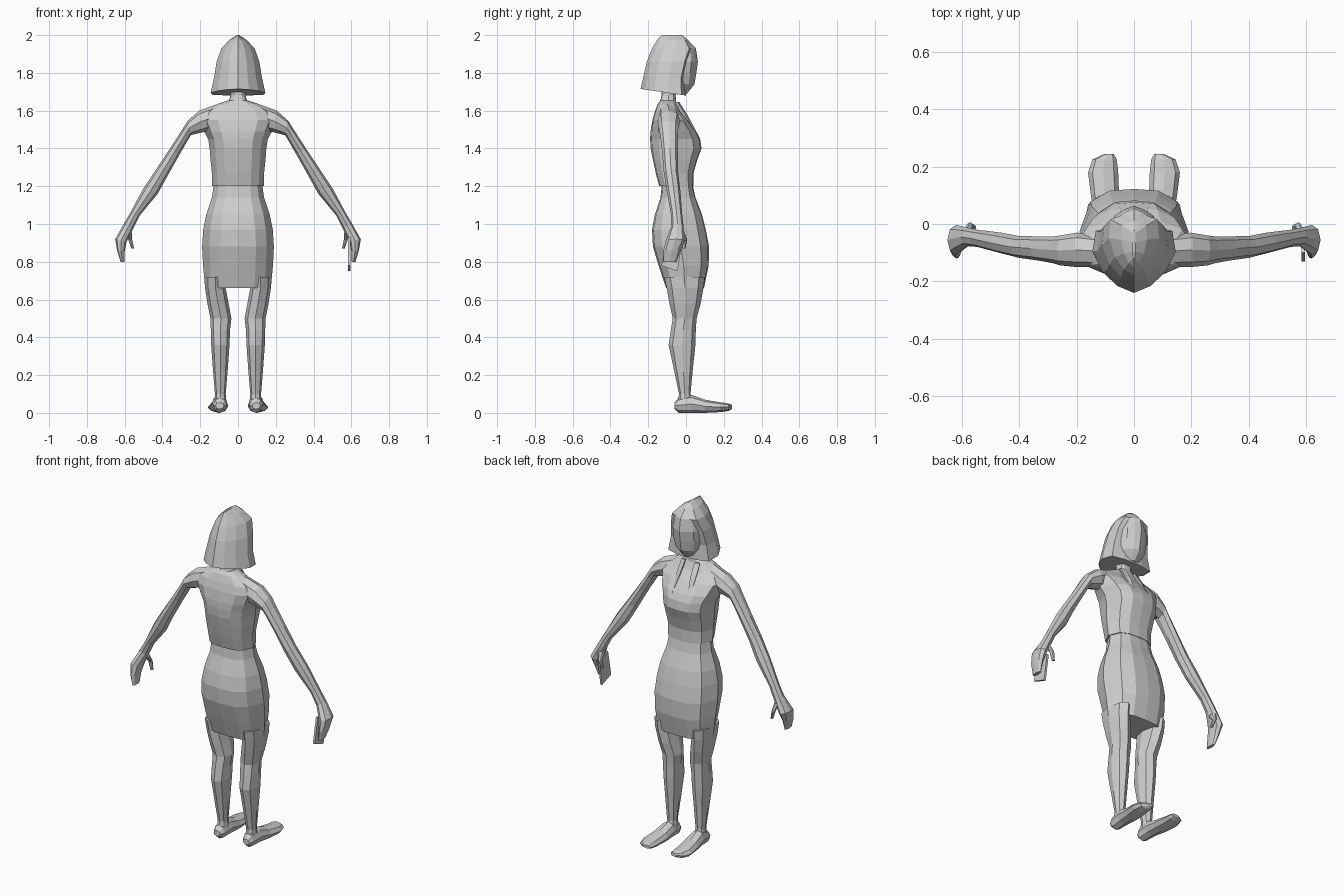
import bpy, bmesh, math

grey = bpy.data.materials.new("light grey")
grey.diffuse_color = (0.62, 0.62, 0.62, 1)


def loft(name, rings, side=1):
    """Skin a list of equal-length point rings and cap both ends."""
    bm = bmesh.new()
    rows = [[bm.verts.new((x * side, y, z)) for x, y, z in r] for r in rings]
    n = len(rows[0])
    for a, b in zip(rows, rows[1:]):
        for i in range(n):
            j = (i + 1) % n
            bm.faces.new((a[i], a[j], b[j], b[i]))
    bm.faces.new(rows[0])
    bm.faces.new(rows[-1])
    bmesh.ops.recalc_face_normals(bm, faces=bm.faces)
    me = bpy.data.meshes.new(name)
    bm.to_mesh(me)
    bm.free()
    me.materials.append(grey)
    ob = bpy.data.objects.new(name, me)
    bpy.context.collection.objects.link(ob)
    return ob


def body_ring(z, hw, yb, yf, prof, drop=0):
    """Symmetric horizontal ring from a half profile (width, depth fractions)."""
    full = prof + [(-u, v) for u, v in prof[-2:0:-1]]
    return [(u * hw, yb + v * (yf - yb), z - drop * v) for u, v in full]


def oval(c, a, b, n=8):
    """Ring around centre c with half axes a and b."""
    return [tuple(c[k] + a[k] * math.cos(t) + b[k] * math.sin(t) for k in range(3))
            for t in (2 * math.pi * i / n for i in range(n))]


def arm_ring(xt, zt, xb, zb, y, hy):
    return oval(((xt + xb) / 2, y, (zt + zb) / 2),
                ((xt - xb) / 2, 0, (zt - zb) / 2), (0, hy, 0))


BODY = [(0, 0), (.5, .03), (.8, .17), (1, .5), (.8, .85), (.45, .98), (0, 1)]
POINTED = [(0, 0), (.4, .1), (.75, .3), (1, .6), (.92, .9), (.45, .97), (0, 1)]
FACE = [(0, 0), (.9, .2), (1, .55), (.8, .8), (.4, .93), (0, 1)]

# Blouse with bust and sloping shoulders
loft("blouse", [body_ring(*r, BODY) for r in (
    (1.20, .137, -.142, .04), (1.27, .138, -.16, .04), (1.34, .146, -.175, .06),
    (1.40, .15, -.187, .082), (1.45, .158, -.19, .075), (1.49, .18, -.188, .055),
    (1.55, .21, -.178, .01), (1.595, .185, -.165, -.03), (1.635, .11, -.15, -.05),
    (1.655, .05, -.135, -.055))])

# Skirt
loft("skirt", [body_ring(*r, BODY) for r in (
    (1.21, .128, -.128, .035), (1.14, .138, -.135, .05), (1.05, .168, -.165, .085),
    (.97, .184, -.18, .105), (.88, .19, -.175, .122), (.78, .185, -.145, .12),
    (.66, .174, -.105, .095))])

# Neck
loft("neck", [body_ring(*r, BODY) for r in (
    (1.63, .055, -.14, -.05), (1.68, .04, -.13, -.055), (1.76, .045, -.13, -.04))])

# Face and bobbed hair
loft("face", [body_ring(*r, FACE) for r in (
    (1.69, .045, -.10, .005), (1.74, .075, -.11, .045), (1.80, .085, -.11, .055),
    (1.86, .085, -.11, .063), (1.93, .068, -.10, .052), (1.975, .03, -.09, .01))])
loft("hair", [body_ring(*r[:4], POINTED, r[4]) for r in (
    (1.715, .145, -.24, 0, .035), (1.78, .127, -.226, -.005, .01),
    (1.86, .113, -.207, .015, 0), (1.93, .088, -.18, .038, 0),
    (1.975, .045, -.152, .01, 0), (2.0, .006, -.13, -.02, 0))])

for side, word in ((1, "right"), (-1, "left")):
    # Legs, starting inside the skirt
    loft(word + "_leg", [oval(((xi + xo) / 2, (yb + yf) / 2, z),
                              ((xo - xi) / 2, 0, 0), (0, (yf - yb) / 2, 0))
         for z, xi, xo, yb, yf in (
             (.72, .065, .176, -.115, .10), (.66, .065, .174, -.102, .092),
             (.58, .05, .162, -.088, .078), (.50, .035, .146, -.07, .056),
             (.44, .042, .144, -.08, .052), (.36, .045, .142, -.092, .05),
             (.22, .055, .132, -.062, .035), (.10, .065, .122, -.037, .024),
             (.05, .06, .125, -.045, .04))], side)

    # Flat shoes
    loft(word + "_foot", [oval(((xi + xo) / 2, y, (z0 + z1) / 2),
                               ((xo - xi) / 2, 0, 0), (0, 0, (z1 - z0) / 2))
         for y, xi, xo, z0, z1 in (
             (-.06, .075, .118, .02, .055), (-.04, .06, .13, 0, .08),
             (.03, .055, .138, 0, .095), (.10, .052, .15, 0, .07),
             (.18, .055, .16, .004, .056), (.225, .06, .145, .01, .05),
             (.243, .07, .105, .02, .042))], side)

    # Arm running down into a mitten hand
    loft(word + "_arm", [arm_ring(*r) for r in (
        (.12, 1.632, .14, 1.50, -.095, .055), (.205, 1.60, .19, 1.485, -.09, .06),
        (.265, 1.548, .25, 1.47, -.092, .052), (.295, 1.50, .265, 1.445, -.09, .047),
        (.36, 1.40, .308, 1.37, -.085, .042), (.43, 1.295, .37, 1.26, -.08, .038),
        (.50, 1.19, .425, 1.16, -.066, .036), (.57, 1.06, .52, 1.045, -.05, .03),
        (.605, 1.0, .555, .975, -.045, .032), (.65, .92, .59, .905, -.055, .052),
        (.64, .86, .60, .855, -.075, .045), (.622, .80, .602, .80, -.085, .033))], side)
    loft(word + "_thumb", [arm_ring(*r) for r in (
        (.60, .97, .56, .955, -.035, .022), (.582, .92, .56, .915, -.008, .014),
        (.565, .87, .55, .87, -.012, .009))], side)

    # Narrow pointed collar flap
    loft(word + "_collar", [[(x, y, z), (x + w, y - .01, z), (x + w / 2, y - .04, z - .01)]
         for x, y, z, w in ((.03, -.035, 1.645, .03), (.035, .012, 1.57, .028),
                            (.05, .06, 1.48, .005))], side)

# Thin card held in one hand
loft("held_card", [[(x, -.13, .78), (x, -.045, .75), (x, -.02, .90), (x, -.10, .93)]
                   for x in (.583, .595)])
